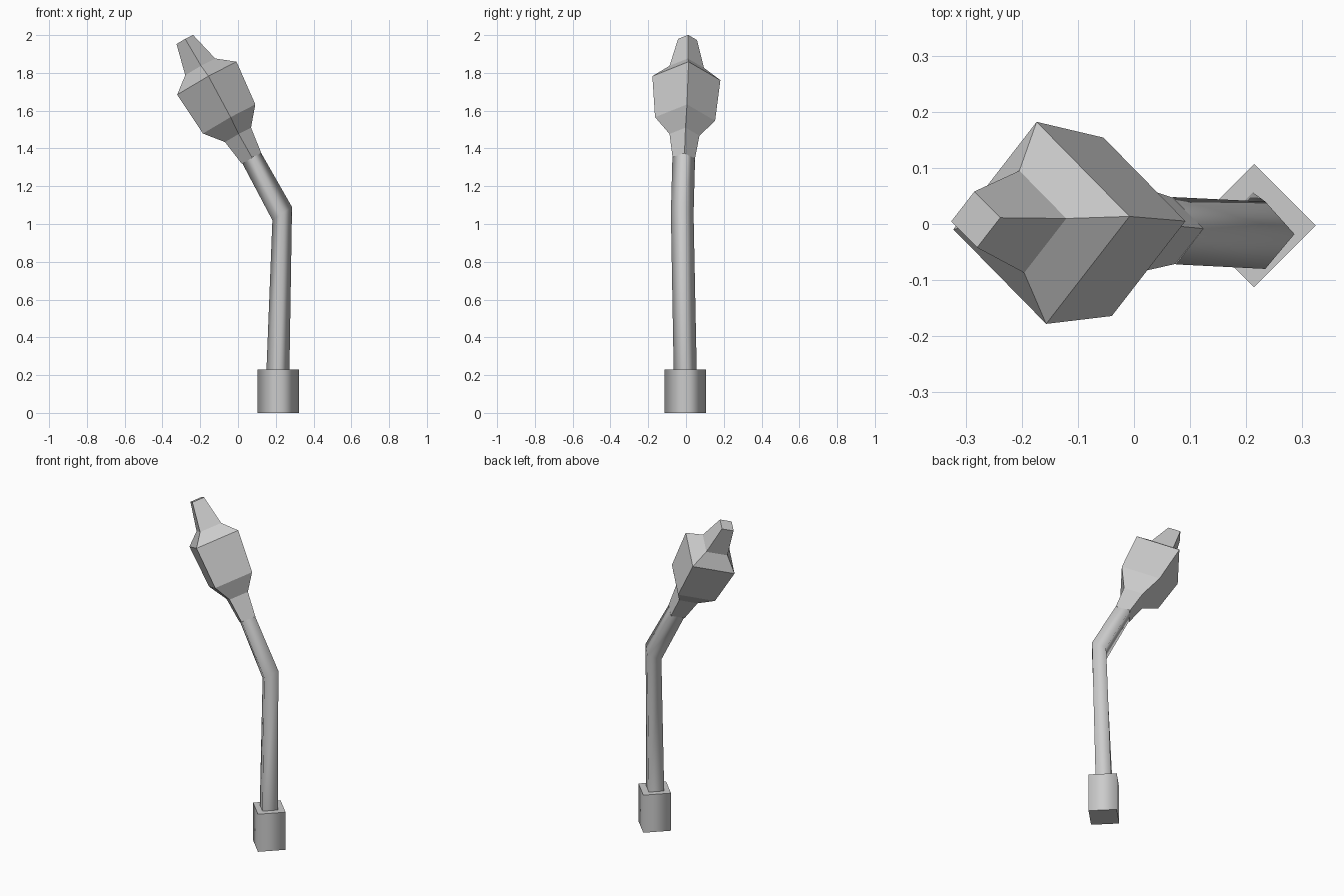
import bpy, bmesh
from mathutils import Vector

if "Cube" in bpy.data.objects:
    bpy.data.objects.remove(bpy.data.objects["Cube"])


def ring(centre, u, v):
    """Four-sided diamond cross-section spanned by half-axes u and v."""
    c, u, v = Vector(centre), Vector(u), Vector(v)
    return [c + u, c + v, c - u, c - v]


def loft(name, rings, smooth=False):
    """Skin a stack of rings, with capped ends."""
    bm = bmesh.new()
    loops = [[bm.verts.new(p) for p in r] for r in rings]
    for a, b in zip(loops, loops[1:]):
        for i in range(4):
            j = (i + 1) % 4
            f = bm.faces.new((a[i], a[j], b[j], b[i]))
            f.smooth = smooth
    for cap in (loops[0], loops[-1]):
        f = bm.faces.new(cap)
        for e in f.edges:
            e.smooth = False
    bmesh.ops.recalc_face_normals(bm, faces=bm.faces[:])
    mesh = bpy.data.meshes.new(name)
    bm.to_mesh(mesh)
    bm.free()
    obj = bpy.data.objects.new(name, mesh)
    bpy.context.collection.objects.link(obj)
    return obj


# Square socket at the bottom
loft("base", [ring((0.214, -0.003, z), (0.11, 0, 0), (0, 0.11, 0))
              for z in (0, 0.23)], smooth=True)

# Bent stalk
loft("stalk", [
    ring((0.211, -0.004, 0.21), (0.061, 0, 0), (0, 0.061, 0)),
    ring((0.234, -0.02, 1.055), (0.052, 0.002, 0.035), (0, 0.06, -0.002)),
    ring((0.072, -0.012, 1.35), (0.051, 0.003, 0.025), (-0.003, 0.06, -0.004)),
], smooth=True)

# Faceted bulb with a narrow tip: centre and radius of each ring
U = Vector((0.872, 0.064, 0.485))
V = Vector((-0.047, 1.0, -0.06))
head_rings = [
    ((0.072, -0.012, 1.347), 0.059),
    ((0.000, -0.008, 1.472), 0.079),
    ((-0.047, -0.005, 1.556), 0.159),
    ((-0.165, 0.002, 1.772), 0.180),
    ((-0.200, 0.004, 1.832), 0.091),
    ((-0.282, 0.008, 1.977), 0.050),
]
loft("head", [ring(c, U * r, V * r) for c, r in head_rings])
